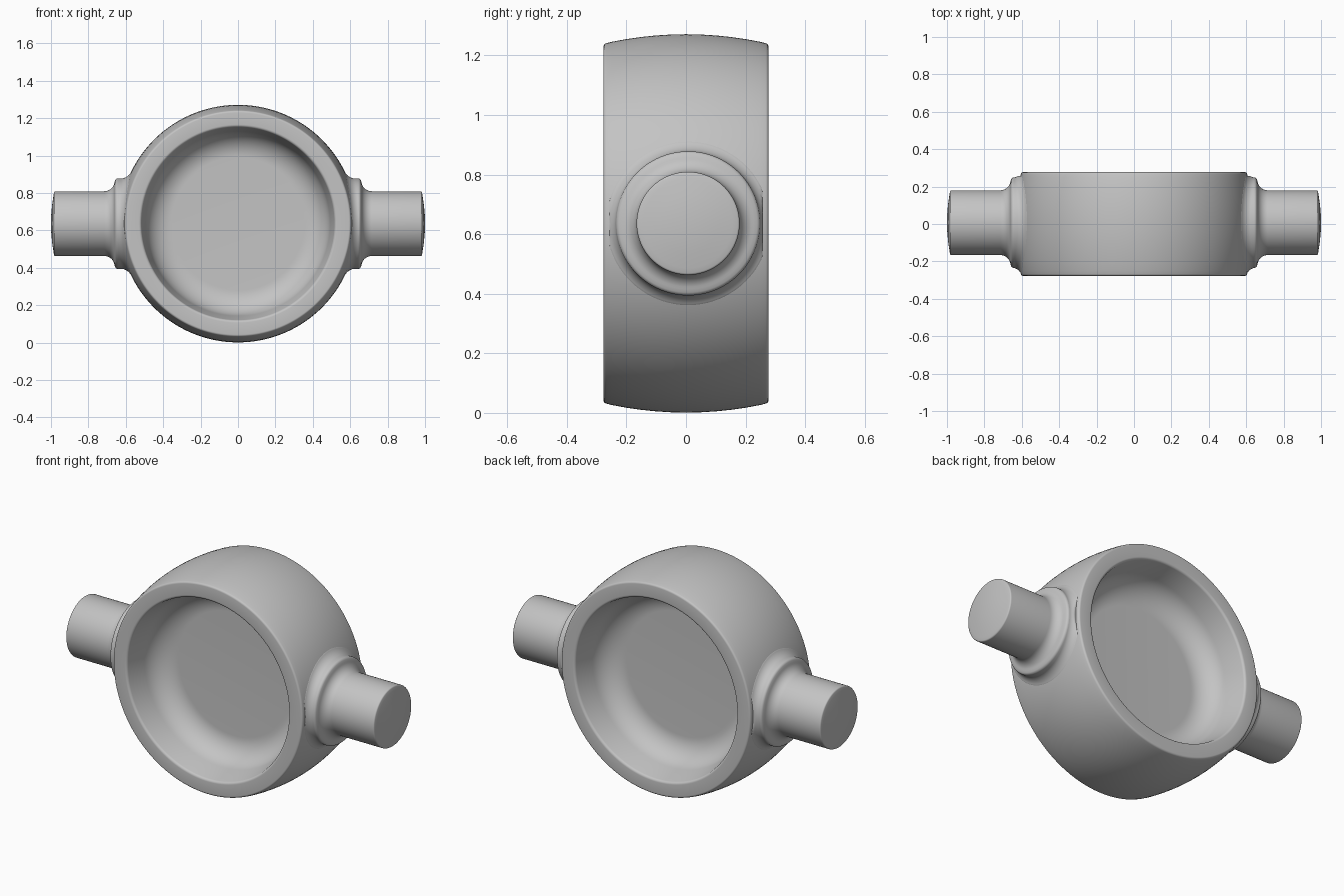
import bpy, bmesh, math
from mathutils import Vector

cube = bpy.data.objects.get("Cube")
if cube:
    bpy.data.objects.remove(cube, do_unlink=True)

CENTRE_Z = 0.636
AXLE_Y = 0.007

grey = bpy.data.materials.new("plain_grey")
grey.use_nodes = True
colour = (0.55, 0.55, 0.55, 1)
grey.diffuse_color = colour
grey.node_tree.nodes["Principled BSDF"].inputs["Base Color"].default_value = colour


def arc(cr, ch, radius, start, end, steps):
    """Circular arc of (radius, height) points, angles in degrees."""
    angles = [math.radians(start + (end - start) * i / steps) for i in range(steps + 1)]
    return [(cr + radius * math.cos(t), ch + radius * math.sin(t)) for t in angles]


def crown(y):
    """Outer radius of the ring body at depth y."""
    return 0.635 - 0.41 * y * y


def spin_profile(profile, axis, steps):
    """Spin (radius, height) points round an axis into a bmesh."""
    axis = Vector(axis)
    bm = bmesh.new()
    verts = [bm.verts.new(axis * h + Vector((0, 0, r))) for r, h in profile]
    edges = [bm.edges.new(pair) for pair in zip(verts, verts[1:])]
    bmesh.ops.spin(bm, geom=verts + edges, cent=(0, 0, 0), axis=axis,
                   angle=math.tau, steps=steps)
    bmesh.ops.remove_doubles(bm, verts=bm.verts, dist=0.0001)
    return bm


def finish(name, bm, location):
    """Turn a bmesh into a smooth shaded object."""
    bmesh.ops.recalc_face_normals(bm, faces=bm.faces)
    mesh = bpy.data.meshes.new(name)
    bm.to_mesh(mesh)
    bm.free()
    mesh.materials.append(grey)
    obj = bpy.data.objects.new(name, mesh)
    obj.location = location
    bpy.context.collection.objects.link(obj)
    bpy.ops.object.select_all(action="DESELECT")
    obj.select_set(True)
    bpy.context.view_layer.objects.active = obj
    bpy.ops.object.shade_smooth_by_angle(angle=math.radians(40))


# Ring body: thin web floor, coved wall, rounded rim, crowned outer face
half = [(0, 0.035)]
half += arc(0.355, 0.175, 0.14, -90, -10, 14)
half += arc(0.53, 0.262, 0.015, 170, 90, 5)
half += arc(0.593, 0.265, 0.012, 90, 10, 5)
half += [(crown(h), h) for h in (0.25, 0.2, 0.15, 0.1, 0.05)]
body = half + [(crown(0), 0)] + [(r, -h) for r, h in reversed(half)]
finish("ring_body", spin_profile(body, (0, 1, 0), 192), (0, 0, CENTRE_Z))

# Trunnion: root fillet, collar, cove, shaft, slightly domed end
# Root heights below 0.1 are measured from the surface of the ring body.
trunnion = [(0.279, -0.004)] + arc(0.277, 0.035, 0.035, 265, 180, 10)
trunnion += arc(0.226, 0.642, 0.016, 0, 70, 5)
trunnion += arc(0.228, 0.715, 0.055, 262, 180, 10)
trunnion += arc(0.165, 0.976, 0.008, 0, 80, 4)
trunnion += [(r, 1 - 0.6 * r * r) for r in (0.15, 0.1, 0.05, 0)]
for side, label in ((1, "left"), (-1, "right")):
    bm = spin_profile(trunnion, (side, 0, 0), 96)
    for v in bm.verts:
        if abs(v.co.x) < 0.1:
            y = max(-0.257, min(0.257, v.co.y + AXLE_Y))
            surface = math.sqrt(crown(y) ** 2 - v.co.z ** 2)
            v.co.x += side * surface
            v.co.y = y - AXLE_Y
    finish(label + "_trunnion", bm, (0, AXLE_Y, CENTRE_Z))
